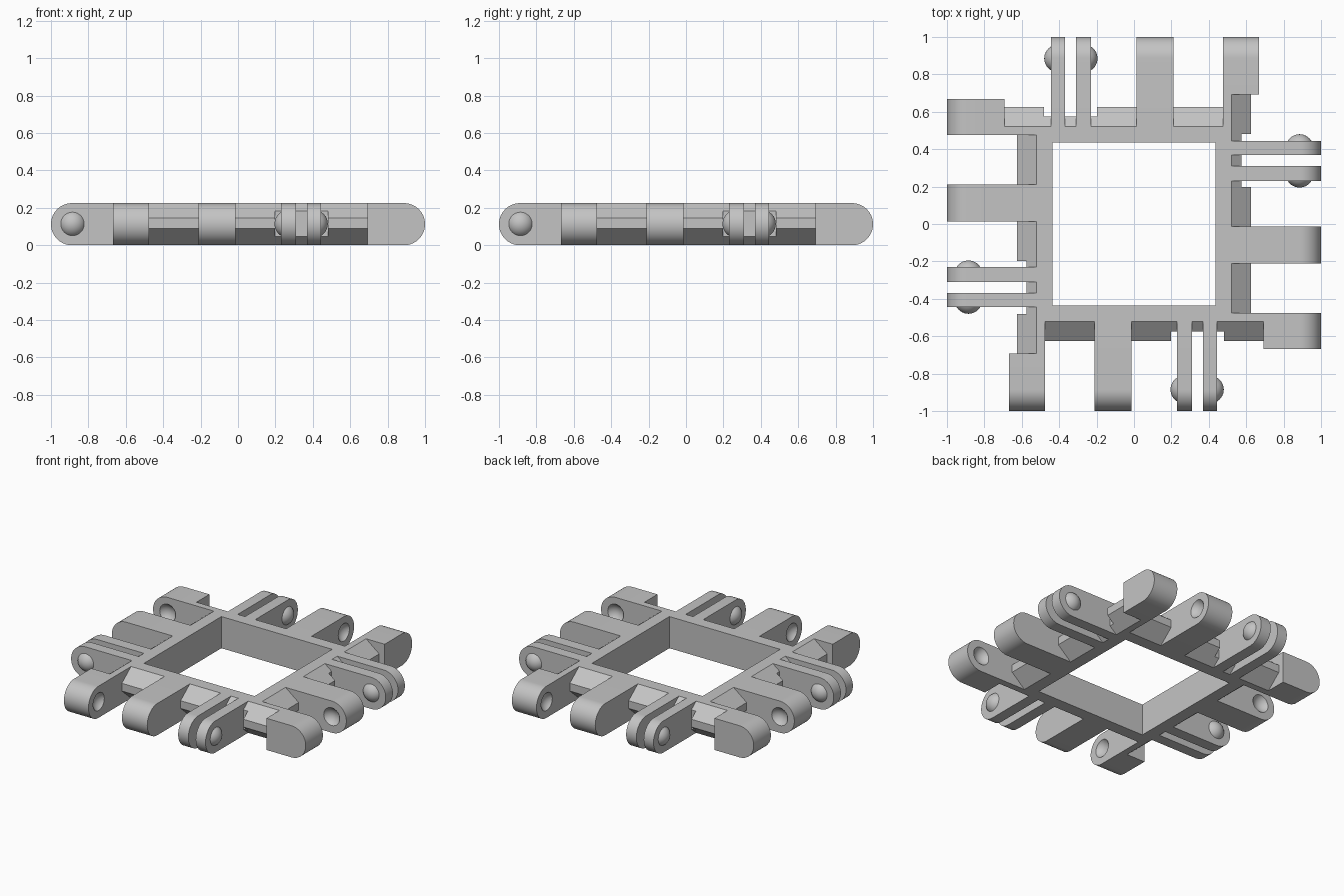
import bpy, bmesh, math
from mathutils import Matrix, Vector

if "Cube" in bpy.data.objects:
    bpy.data.objects.remove(bpy.data.objects["Cube"], do_unlink=True)

HEIGHT = 0.225
INNER, OUTER = 0.435, 0.522   # frame opening and outside wall
STEP = 0.692                  # where the corner finger widens
PIVOT_Y, PIVOT_Z = -0.885, 0.114
BALL_R, BALL_SINK = 0.074, 0.039

grey = bpy.data.materials.new("plain_grey")
grey.use_nodes = True
colour = (0.55, 0.55, 0.55, 1)
grey.diffuse_color = colour
grey.node_tree.nodes["Principled BSDF"].inputs["Base Color"].default_value = colour


def add_object(name, mesh):
    obj = bpy.data.objects.new(name, mesh)
    bpy.context.collection.objects.link(obj)
    return obj


def finish(bm, name):
    bmesh.ops.recalc_face_normals(bm, faces=bm.faces)
    mesh = bpy.data.meshes.new(name)
    bm.to_mesh(mesh)
    bm.free()
    mesh.materials.append(grey)
    return mesh


def extrude_x(bm, profile, x0, x1):
    """Extrude a (y, z) outline from x0 to x1."""
    face = bm.faces.new([bm.verts.new((x0, y, z)) for y, z in profile])
    out = bmesh.ops.extrude_face_region(bm, geom=[face])
    verts = [v for v in out["geom"] if isinstance(v, bmesh.types.BMVert)]
    bmesh.ops.translate(bm, verts=verts, vec=(x1 - x0, 0, 0))


def prism(name, profile, x0, x1):
    bm = bmesh.new()
    extrude_x(bm, profile, x0, x1)
    return finish(bm, name)


def finger_profile(root):
    """Bar outline with a half-round tip."""
    r = HEIGHT / 2
    tip = [(-1 + r - r * math.sin(a), r + r * math.cos(a))
           for a in (math.pi * i / 32 for i in range(33))]
    return [(root, HEIGHT)] + tip + [(root, 0)]


def ball(bm, x):
    turn = Matrix.Translation((x, PIVOT_Y, PIVOT_Z)) @ Matrix.Rotation(math.pi / 2, 4, "Y")
    bmesh.ops.create_uvsphere(bm, u_segments=32, v_segments=24, radius=BALL_R, matrix=turn)


def dimple(mesh, x):
    """Sink a round socket into a finger's side."""
    bm = bmesh.new()
    ball(bm, x)
    cutter = add_object("socket_cutter", finish(bm, "socket_cutter"))
    cutter.hide_render = True
    body = add_object("socket_body", mesh)
    mod = body.modifiers.new("socket", "BOOLEAN")
    mod.operation = "DIFFERENCE"
    mod.solver = "EXACT"
    mod.object = cutter
    graph = bpy.context.evaluated_depsgraph_get()
    result = bpy.data.meshes.new_from_object(body.evaluated_get(graph))
    for obj in (body, cutter):
        bpy.data.objects.remove(obj, do_unlink=True)
    return result


def ball_cap(name, face_x, side):
    """Shallow dome standing on a plate's outer face."""
    bm = bmesh.new()
    ball(bm, face_x - side * BALL_SINK)
    bmesh.ops.bisect_plane(bm, geom=bm.verts[:] + bm.edges[:] + bm.faces[:],
                           plane_co=(face_x, 0, 0), plane_no=Vector((side, 0, 0)),
                           clear_inner=True)
    return finish(bm, name)


def flange_profile(depth):
    """Double-bevelled lip, cut off flat at the given y."""
    t = (depth - OUTER) / (0.625 - OUTER)
    return [(-OUTER, HEIGHT), (-depth, HEIGHT - 0.08 * t),
            (-depth, 0.09 * t), (-OUTER, 0)]


# Square frame
bm = bmesh.new()
rings = []
for z in (0, HEIGHT):
    for s in (INNER, OUTER):
        rings.append([bm.verts.new((s * x, s * y, z))
                      for x, y in ((-1, -1), (1, -1), (1, 1), (-1, 1))])
low_in, low_out, top_in, top_out = rings
for i in range(4):
    j = (i + 1) % 4
    for a, b in ((low_in, low_out), (low_out, top_out), (top_out, top_in), (top_in, low_in)):
        bm.faces.new((a[i], a[j], b[j], b[i]))
add_object("square_frame", finish(bm, "square_frame"))

# One side's parts
parts = {}
corner = prism("corner_finger", finger_profile(-STEP), -0.668, -0.475)
parts["corner_finger"] = dimple(corner, -0.475 + BALL_SINK)
neck = [(-OUTER, 0), (-OUTER, HEIGHT), (-STEP, HEIGHT), (-STEP, 0)]
parts["corner_neck"] = prism("corner_neck", neck, -OUTER, -0.475)
middle = prism("middle_finger", finger_profile(-OUTER), -0.212, -0.013)
parts["middle_finger"] = dimple(middle, -0.212 - BALL_SINK)
parts["inner_plate"] = prism("inner_plate", finger_profile(-OUTER), 0.23, 0.31)
parts["outer_plate"] = prism("outer_plate", finger_profile(-OUTER), 0.368, 0.445)
parts["inner_ball"] = ball_cap("inner_ball", 0.23, -1)
parts["outer_ball"] = ball_cap("outer_ball", 0.445, 1)

# Bevelled lip, shallower around the two plates
bm = bmesh.new()
for x0, x1 in ((-0.475, -0.212), (-0.013, 0.197), (0.48, STEP)):
    extrude_x(bm, flange_profile(0.625), x0, x1)
for x0, x1 in ((0.197, 0.23), (0.31, 0.368), (0.445, 0.48)):
    extrude_x(bm, flange_profile(0.575), x0, x1)
parts["bevelled_lip"] = finish(bm, "bevelled_lip")

# Repeat around all four sides
for name, mesh in parts.items():
    mesh.shade_smooth()
    mesh.set_sharp_from_angle(angle=math.radians(30))
    for i, side in enumerate(("front", "left", "back", "right")):
        obj = add_object(f"{side}_{name}", mesh)
        obj.rotation_euler.z = i * math.pi / 2
